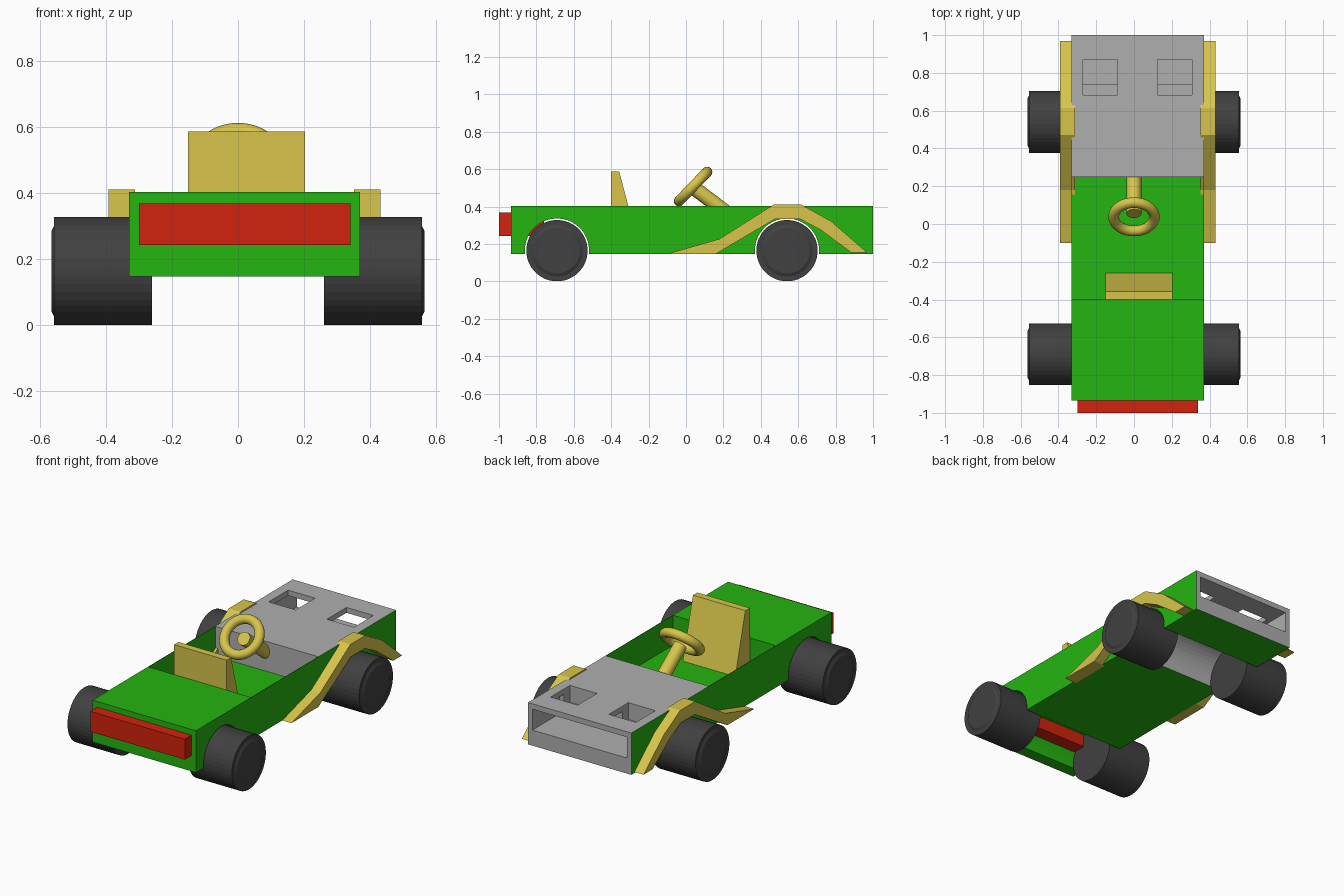
import bpy, bmesh, math
from mathutils import Vector

if "Cube" in bpy.data.objects:
    bpy.data.objects.remove(bpy.data.objects["Cube"])


def material(name, rgb):
    m = bpy.data.materials.new(name)
    m.diffuse_color = (*rgb, 1)
    m.use_nodes = True
    m.node_tree.nodes["Principled BSDF"].inputs["Base Color"].default_value = m.diffuse_color
    return m


GREEN = material("green paint", (0.018, 0.46, 0.005))
GREY = material("grey panel", (0.43, 0.43, 0.43))
YELLOW = material("yellow trim", (0.68, 0.56, 0.07))
RED = material("red bumper", (0.64, 0.016, 0.004))
BLACK = material("dark tyre", (0.052, 0.052, 0.052))
CX = 0.02  # centre line of the body


def finish(name, bm, *mats):
    bmesh.ops.recalc_face_normals(bm, faces=bm.faces)
    me = bpy.data.meshes.new(name)
    bm.to_mesh(me)
    bm.free()
    ob = bpy.data.objects.new(name, me)
    bpy.context.collection.objects.link(ob)
    for m in mats:
        me.materials.append(m)
    return ob


def extrude_x(name, profile, x0, x1, *mats):
    """Solid from a (y, z) side profile between two x positions."""
    bm = bmesh.new()
    a = [bm.verts.new((x0, y, z)) for y, z in profile]
    b = [bm.verts.new((x1, y, z)) for y, z in profile]
    n = len(profile)
    bm.faces.new(a)
    bm.faces.new(b[::-1])
    for i in range(n):
        j = (i + 1) % n
        bm.faces.new((a[i], b[i], b[j], a[j]))
    return finish(name, bm, *mats)


def box(name, x0, x1, y0, y1, z0, z1, *mats):
    return extrude_x(name, [(y0, z0), (y1, z0), (y1, z1), (y0, z1)], x0, x1, *mats)


def circle(y, z, r, n):
    return [(y + r * math.cos(2 * math.pi * (i + 0.5) / n),
             z + r * math.sin(2 * math.pi * (i + 0.5) / n)) for i in range(n)]


def cut(ob, cutter):
    cutter.hide_render = True
    mod = ob.modifiers.new("cut", 'BOOLEAN')
    mod.operation = 'DIFFERENCE'
    mod.solver = 'EXACT'
    mod.object = cutter
    bpy.context.view_layer.objects.active = ob
    bpy.ops.object.modifier_apply(modifier=mod.name)
    bpy.data.objects.remove(cutter)


WHEELS_Y = (-0.69, 0.54)
WHEEL_Z, WHEEL_R = 0.164, 0.164

# Green body with open cockpit and wheel arch
body = box("body", -0.33, 0.37, -0.935, 0.25, 0.147, 0.403, GREEN)
cut(body, box("cockpit_cutter", -0.327, 0.367, -0.40, 0.30, 0.22, 0.5))
cut(body, extrude_x("arch_cutter", circle(-0.69, WHEEL_Z, 0.172, 48), -0.6, 0.6))

# Grey hood with wheel arch, grille opening and two top openings
hood = box("hood", -0.33, 0.37, 0.25, 1.0, 0.147, 0.403, GREY, GREEN)
cut(hood, extrude_x("arch_cutter", circle(0.54, WHEEL_Z, 0.172, 48), -0.6, 0.6))
cut(hood, box("grille_cutter", -0.30, 0.34, 0.74, 1.1, 0.242, 0.37))
for x in (-0.27, 0.125):
    cut(hood, box("light_cutter", x, x + 0.183, 0.682, 0.87, 0.30, 0.5))
# Outer sides and underside of the hood are green
for p in hood.data.polygons:
    side = abs(p.normal.x) > 0.9 and abs(p.center.x - CX) > 0.345
    under = p.normal.z < -0.9 and p.center.z < 0.15
    p.material_index = 1 if side or under else 0

# Red bumper, running back into the arch
box("bumper", -0.30, 0.34, -1.0, -0.76, 0.243, 0.368, RED)

# Seat back
extrude_x("seat", [(-0.40, 0.215), (-0.258, 0.215), (-0.357, 0.586), (-0.40, 0.586)],
          -0.152, 0.203, YELLOW)

# Fenders
fender = [(-0.10, 0.147), (0.18, 0.227), (0.47, 0.411), (0.615, 0.411), (0.775, 0.322),
          (0.97, 0.153), (0.885, 0.153), (0.72, 0.275), (0.61, 0.333), (0.475, 0.333),
          (0.16, 0.147)]
for name, s in (("right", 1), ("left", -1)):
    extrude_x(name + "_fender", fender, CX + s * 0.332, CX + s * 0.412, YELLOW)

# Wheels: tyre lofted as rings, with a raised bevelled hub
for y in WHEELS_Y:
    for s in (-1, 1):
        bm = bmesh.new()
        n = 40
        rings = []
        for x, r in ((0.26, WHEEL_R), (0.557, WHEEL_R), (0.557, 0.138), (0.565, 0.122)):
            rings.append([bm.verts.new((s * x, *p)) for p in circle(y, WHEEL_Z, r, n)])
        bm.faces.new(rings[0])
        bm.faces.new(rings[-1])
        for a, b in zip(rings, rings[1:]):
            for i in range(n):
                j = (i + 1) % n
                bm.faces.new((a[i], a[j], b[j], b[i]))
        finish(f"{'front' if y < 0 else 'rear'}_{'right' if s > 0 else 'left'}_wheel", bm, BLACK)

# Steering wheel
bpy.ops.mesh.primitive_torus_add(major_radius=0.108, minor_radius=0.028, major_segments=48,
                                 minor_segments=16, location=(0, 0.038, 0.507),
                                 rotation=(math.radians(46), 0, 0))
wheel = bpy.context.object
wheel.name = "steering_wheel"
wheel.data.materials.append(YELLOW)
bpy.ops.object.shade_smooth_by_angle()

# Steering column
top, end = Vector((0, 0.055, 0.49)), Vector((0, 0.32, 0.29))
axis = top - end
bpy.ops.mesh.primitive_cylinder_add(vertices=32, radius=0.039, depth=axis.length,
                                    location=(top + end) / 2,
                                    rotation=axis.to_track_quat('Z', 'Y').to_euler())
column = bpy.context.object
column.name = "steering_column"
column.data.materials.append(YELLOW)
bpy.ops.object.shade_smooth_by_angle()
